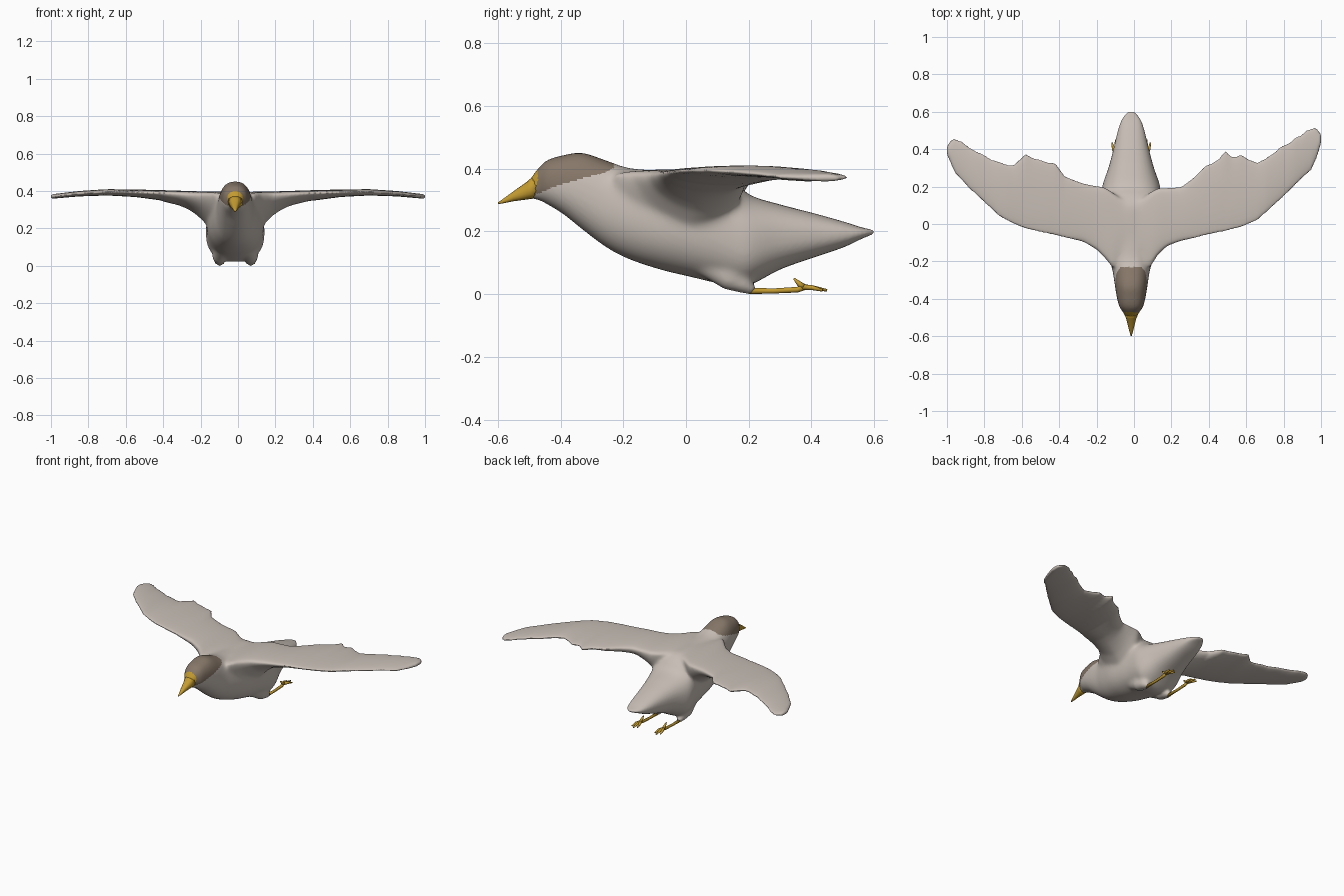
import bpy, bmesh, math, random
from mathutils import Vector

if "Cube" in bpy.data.objects:
    bpy.data.objects.remove(bpy.data.objects["Cube"])

random.seed(4)


def material(name, rgb):
    m = bpy.data.materials.new(name)
    m.diffuse_color = (*rgb, 1)
    m.use_nodes = True
    m.node_tree.nodes["Principled BSDF"].inputs["Base Color"].default_value = m.diffuse_color
    return m


GREY = material("pale_plumage", (0.58, 0.52, 0.47))
BROWN = material("brown_hood", (0.24, 0.185, 0.14))
YELLOW = material("yellow_beak_and_legs", (0.55, 0.33, 0.03))
CX = -0.015  # body centre line


def lerp(table, v):
    for (a, p), (b, q) in zip(table, table[1:]):
        if v <= b:
            return p + (q - p) * max(0, (v - a) / (b - a))
    return table[-1][1]


def smooth_rows(rows, n=4):
    # Catmull-Rom interpolation between stations
    out = []
    for i in range(len(rows) - 1):
        p = [Vector(rows[min(max(j, 0), len(rows) - 1)]) for j in range(i - 1, i + 3)]
        for k in range(n):
            t = k / n
            out.append(0.5 * (2 * p[1] + (p[2] - p[0]) * t
                              + (2 * p[0] - 5 * p[1] + 4 * p[2] - p[3]) * t * t
                              + (3 * p[1] - p[0] - 3 * p[2] + p[3]) * t ** 3))
    return out + [Vector(rows[-1])]


def loft(name, rings, mat):
    bm = bmesh.new()
    loops = [[bm.verts.new(p) for p in r] for r in rings]
    for a, b in zip(loops, loops[1:]):
        for i in range(len(a)):
            j = (i + 1) % len(a)
            bm.faces.new((a[i], a[j], b[j], b[i]))
    bm.faces.new(loops[0])
    bm.faces.new(loops[-1])
    bmesh.ops.recalc_face_normals(bm, faces=bm.faces)
    me = bpy.data.meshes.new(name)
    bm.to_mesh(me)
    bm.free()
    me.materials.append(mat)
    me.shade_smooth()
    ob = bpy.data.objects.new(name, me)
    bpy.context.collection.objects.link(ob)
    return ob


def tube(name, pts, radii, mat, sides=8):
    rings = []
    for i, p in enumerate(pts):
        d = Vector(pts[min(i + 1, len(pts) - 1)]) - Vector(pts[max(i - 1, 0)])
        q = d.to_track_quat('Z', 'Y')
        rings.append([Vector(p) + q @ Vector((math.cos(a), math.sin(a), 0)) * radii[i]
                      for a in (2 * math.pi * k / sides for k in range(sides))])
    return loft(name, rings, mat)


# torso, head and tail: y, top z, bottom z, half width
TORSO = [(-0.50, 0.362, 0.306, 0.026), (-0.47, 0.402, 0.300, 0.045),
         (-0.44, 0.428, 0.285, 0.064), (-0.39, 0.443, 0.254, 0.077),
         (-0.33, 0.450, 0.206, 0.087), (-0.25, 0.425, 0.146, 0.100),
         (-0.18, 0.402, 0.110, 0.120), (-0.08, 0.395, 0.077, 0.144),
         (0.02, 0.395, 0.053, 0.152), (0.10, 0.390, 0.034, 0.154),
         (0.155, 0.360, 0.022, 0.156), (0.205, 0.316, 0.028, 0.155),
         (0.30, 0.286, 0.078, 0.122), (0.40, 0.260, 0.114, 0.095),
         (0.50, 0.232, 0.148, 0.071), (0.56, 0.213, 0.176, 0.050),
         (0.599, 0.204, 0.192, 0.020)]
BOXY = [(-0.2, 0.9), (0.05, 0.85), (0.2, 0.8), (0.35, 0.85)]


def torso_ring(y, top, bot, w, n=32):
    ring = []
    for k in range(n):
        a = 2 * math.pi * k / n
        c, s = math.cos(a), math.sin(a)
        e = lerp(BOXY, y) if s < 0 else 0.85
        ring.append((CX + w * math.copysign(abs(c) ** e, c), y,
                     (top + bot) / 2 + (top - bot) / 2 * math.copysign(abs(s) ** e, s)))
    return ring


parts = [loft("torso", [torso_ring(*r) for r in smooth_rows(TORSO)], GREY)]

# wings: x, leading y, trailing y (the trailing edges are ragged)
WINGS = {
    "left_wing": [(-0.02, -0.14, 0.10), (-0.115, -0.235, 0.17), (-0.155, -0.185, 0.197),
                  (-0.20, -0.14, 0.205), (-0.27, -0.10, 0.22), (-0.37, -0.072, 0.255),
                  (-0.42, -0.06, 0.325), (-0.50, -0.045, 0.345), (-0.58, -0.027, 0.378),
                  (-0.645, 0.00, 0.315), (-0.72, 0.04, 0.335), (-0.80, 0.115, 0.37),
                  (-0.88, 0.188, 0.41), (-0.955, 0.268, 0.455), (-0.975, 0.31, 0.45),
                  (-1.0, 0.37, 0.415)],
    "right_wing": [(0.0, -0.14, 0.10), (0.085, -0.235, 0.17), (0.13, -0.165, 0.195),
                   (0.18, -0.12, 0.195), (0.25, -0.095, 0.20), (0.32, -0.077, 0.25),
                   (0.38, -0.06, 0.31), (0.455, -0.045, 0.35), (0.49, -0.04, 0.395),
                   (0.525, -0.03, 0.36), (0.57, -0.02, 0.375), (0.66, 0.02, 0.33),
                   (0.75, 0.10, 0.385), (0.83, 0.175, 0.435), (0.89, 0.235, 0.475),
                   (0.95, 0.29, 0.512), (0.98, 0.36, 0.51), (1.0, 0.43, 0.485)],
}
TOP = [(0, 0.392), (0.12, 0.398), (0.2, 0.398), (0.45, 0.406), (0.7, 0.41),
       (0.85, 0.40), (1.0, 0.382)]
UNDER = [(0, 0.13), (0.12, 0.18), (0.15, 0.215), (0.2, 0.268), (0.25, 0.302), (0.3, 0.323),
         (0.4, 0.348), (0.55, 0.368), (0.7, 0.376), (0.85, 0.371), (1.0, 0.358)]


def wing_ring(x, lead, trail, n=28):
    top, under = lerp(TOP, abs(x)), lerp(UNDER, abs(x - CX * (abs(x) < 0.4)))
    mid = top - 0.014
    skew = lerp([(0.15, 0.3), (0.4, 0.0)], abs(x))  # fairing is deeper toward the rear
    ring = []
    for k in range(n):
        a = 2 * math.pi * k / n
        s, c = math.sin(a), math.cos(a)
        z = mid + s * ((top - mid) if s > 0 else (mid - under) * (1 - skew * max(0, c)))
        ring.append((x, (lead + trail) / 2 - (trail - lead) / 2 * c, z))
    return ring


def feathered(rows):
    # extra ribs with a slightly ragged trailing edge on the outer wing
    out = []
    for a, b in zip(rows, rows[1:]):
        for t in (0, 0.5):
            x, lead, trail = (p + (q - p) * t for p, q in zip(a, b))
            if t and abs(x) > 0.4:
                trail += random.uniform(-0.008, 0.010)
            out.append((x, lead, trail))
    return out + [rows[-1]]


for name, rows in WINGS.items():
    parts.append(loft(name, [wing_ring(*r) for r in feathered(rows)], GREY))

# thighs, one each side of the belly
for s in (-1, 1):
    x = CX + s * 0.083
    parts.append(tube("thigh", [(CX + s * 0.07, 0.06, 0.09), (x, 0.14, 0.055),
                                (x, 0.19, 0.030), (x, 0.214, 0.010)],
                      [0.035, 0.043, 0.030, 0.014], GREY, 14))

# merge plumage into one smooth skin
bpy.ops.object.select_all(action='DESELECT')
for p in parts:
    p.select_set(True)
bpy.context.view_layer.objects.active = parts[0]
bpy.ops.object.join()
body = parts[0]
body.name = "feathered_body"
rm = body.modifiers.new("merge", 'REMESH')
rm.mode = 'VOXEL'
rm.voxel_size = 0.0065
bpy.ops.object.modifier_apply(modifier="merge")

# soften the wing roots and back strongly, everything else lightly
roots = body.vertex_groups.new(name="wing_roots")
for v in body.data.vertices:
    d = max(abs(v.co.x - CX) / 0.34, abs(v.co.y) / 0.30)
    w = min(1, max(0, (1 - d) * 4)) * min(1, max(0, (v.co.z - 0.02) / 0.03))
    if w > 0:
        roots.add([v.index], w, 'REPLACE')
for name, count, group in (("blend", 45, "wing_roots"), ("soften", 5, "")):
    sm = body.modifiers.new(name, 'SMOOTH')
    sm.factor = 0.5
    sm.iterations = count
    sm.vertex_group = group
    bpy.ops.object.modifier_apply(modifier=name)

# hood and beak base coloured by position
me = body.data
me.materials.clear()
for m in (GREY, BROWN, YELLOW):
    me.materials.append(m)
HOOD = [(-0.52, 0.30), (-0.42, 0.342), (-0.34, 0.367), (-0.26, 0.387), (-0.235, 0.40)]
for f in me.polygons:
    c = f.center
    f.material_index = 0
    if c.y < -0.23 and c.z > lerp(HOOD, c.y):
        f.material_index = 1
    if c.y < -0.472 - 0.5 * max(0, 0.36 - c.z):
        f.material_index = 2
me.shade_smooth()

# beak
BEAK = [(-0.475, 0.388, 0.306, 0.041), (-0.505, 0.360, 0.302, 0.027),
        (-0.55, 0.328, 0.296, 0.016), (-0.58, 0.306, 0.290, 0.008),
        (-0.599, 0.293, 0.287, 0.003)]
loft("beak", [torso_ring(*r, n=16) for r in BEAK], YELLOW)

# legs trailing behind, with toes and a raised spur
for s, side in ((-1, "left"), (1, "right")):
    x = CX + s * 0.083
    tube(side + "_leg", [(x, 0.20, 0.010), (x, 0.28, 0.010), (x, 0.355, 0.014),
                         (x, 0.375, 0.022)], [0.010, 0.008, 0.009, 0.010], YELLOW)
    tube(side + "_spur", [(x, 0.375, 0.022), (x, 0.36, 0.034), (x, 0.344, 0.05)],
         [0.011, 0.008, 0.003], YELLOW)
    for i in (-1, 0, 1):
        tube(side + "_toe", [(x, 0.37, 0.022), (x + i * 0.012, 0.40, 0.021),
                             (x + i * 0.02, 0.45 - 0.015 * abs(i), 0.012)],
             [0.009, 0.008, 0.004], YELLOW)
